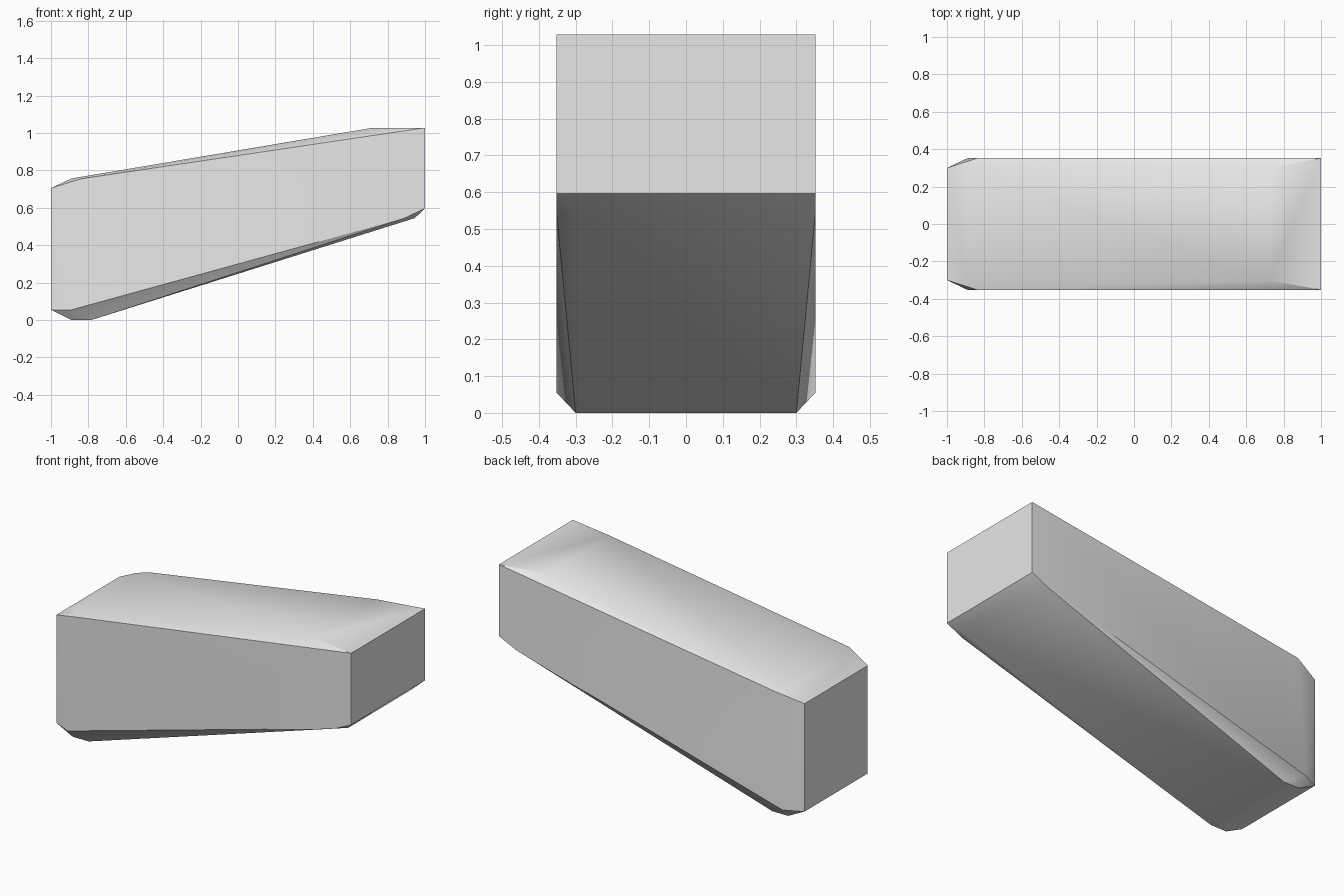
import bpy, bmesh, math

cube = bpy.data.objects.get("Cube")
if cube:
    bpy.data.objects.remove(cube, do_unlink=True)

# Plain grey material
grey = bpy.data.materials.new("plain_grey")
grey.use_nodes = True
colour = (0.8, 0.8, 0.8, 1)
grey.diffuse_color = colour
grey.node_tree.nodes["Principled BSDF"].inputs["Base Color"].default_value = colour

INNER, OUTER = 0.3, 0.352   # half widths of the inset and the full block

# Side profiles (x, z) of the inset core, and of the full-width flanks
core = [(-1, 0.055), (-1, 0.705), (-0.89, 0.757), (0.72, 1.028),
        (0.945, 0.545), (-0.785, 0), (-0.89, 0)]
flank = [(-0.89, 0.055), (-0.84, 0.755), (1, 1.028), (1, 0.597), (0.89, 0.545)]

# Sloping block with chamfered edges, wrapped around both mirrored profiles
bm = bmesh.new()
for profile, half in ((core, INNER), (flank, OUTER)):
    for x, z in profile:
        for side in (-1, 1):
            bm.verts.new((x, side * half, z))
bmesh.ops.convex_hull(bm, input=bm.verts)
bmesh.ops.dissolve_limit(bm, angle_limit=math.radians(0.5),
                         verts=bm.verts, edges=bm.edges)
bmesh.ops.recalc_face_normals(bm, faces=bm.faces)

mesh = bpy.data.meshes.new("sloping_block")
bm.to_mesh(mesh)
bm.free()
mesh.materials.append(grey)
block = bpy.data.objects.new("sloping_block", mesh)
bpy.context.collection.objects.link(block)

# Soft shading over shallow edges, crisp over steep ones
bpy.context.view_layer.objects.active = block
block.select_set(True)
bpy.ops.object.shade_smooth_by_angle(angle=math.radians(30))
